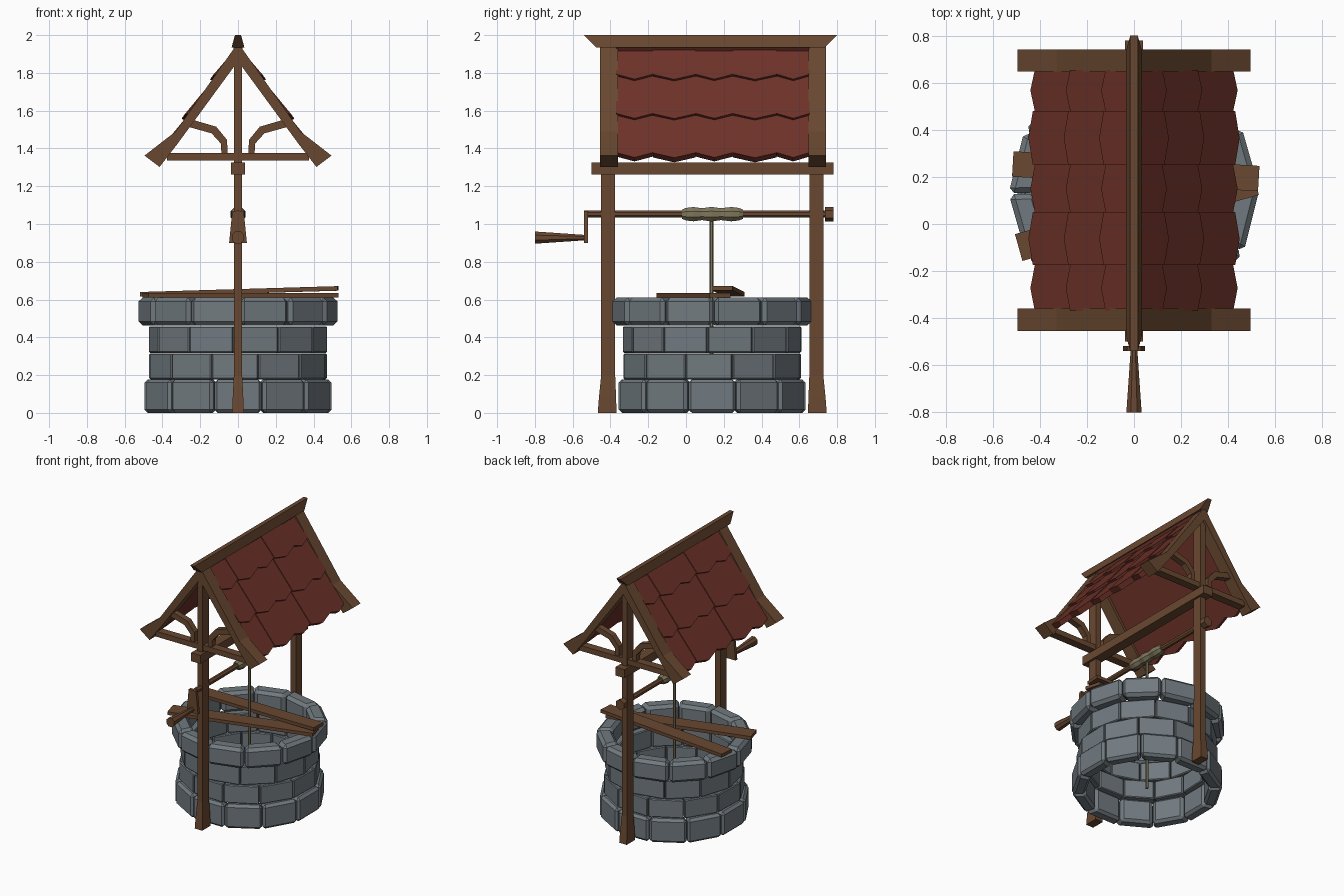
import bpy, bmesh, math
from mathutils import Vector, Matrix

if "Cube" in bpy.data.objects:
    bpy.data.objects.remove(bpy.data.objects["Cube"])


def material(name, rgb):
    m = bpy.data.materials.new(name)
    m.diffuse_color = (*rgb, 1)
    m.use_nodes = True
    m.node_tree.nodes["Principled BSDF"].inputs["Base Color"].default_value = m.diffuse_color
    return m


STONE = material("grey_stone", (0.165, 0.195, 0.215))
WOOD = material("brown_wood", (0.14, 0.064, 0.030))
TILE = material("red_shingle", (0.155, 0.032, 0.022))
ROPE = material("rope", (0.21, 0.18, 0.105))
CY = 0.138             # centre of the well ring in y
POSTS = (-0.412, 0.69)  # y of the two posts


def finish(name, bm, mat, bevel=0):
    bmesh.ops.recalc_face_normals(bm, faces=bm.faces)
    me = bpy.data.meshes.new(name)
    bm.to_mesh(me)
    bm.free()
    me.materials.append(mat)
    ob = bpy.data.objects.new(name, me)
    bpy.context.collection.objects.link(ob)
    if bevel:
        mod = ob.modifiers.new("chamfer", 'BEVEL')
        mod.width = bevel
        mod.segments = 1
    return ob


def loft(bm, rings):
    """Skin a list of equal-length closed loops and cap both ends."""
    vs = [[bm.verts.new(p) for p in r] for r in rings]
    n = len(vs[0])
    for a, b in zip(vs, vs[1:]):
        for i in range(n):
            bm.faces.new((a[i], a[(i + 1) % n], b[(i + 1) % n], b[i]))
    bm.faces.new(vs[0])
    bm.faces.new(vs[-1])


def prism(bm, profile, y0, y1):
    """Extrude an xz profile along y."""
    loft(bm, [[(x, y, z) for x, z in profile] for y in (y0, y1)])


def rect(x, y0, y1, z):
    return [(-x, y0, z), (x, y0, z), (x, y1, z), (-x, y1, z)]


def box(name, x, y0, y1, z0, z1, mat=WOOD):
    bm = bmesh.new()
    loft(bm, [rect(x, y0, y1, z0), rect(x, y0, y1, z1)])
    return finish(name, bm, mat)


def lathe(name, profile, z, mat, sides=8):
    """Turned part along y from (y, radius) pairs."""
    bm = bmesh.new()
    loft(bm, [[(r * math.cos((i + .5) * math.tau / sides), y,
                z + r * math.sin((i + .5) * math.tau / sides))
               for i in range(sides)] for y, r in profile])
    return finish(name, bm, mat)


# Stone courses: z0, z1, outer radius, inner radius, joint angle, chamfer
courses = [(0.0, 0.178, 0.512, 0.42, 15, 0.018),
           (0.178, 0.314, 0.482, 0.40, 13, 0.006),
           (0.318, 0.458, 0.474, 0.40, -3, 0.006),
           (0.462, 0.612, 0.532, 0.42, 1, 0.022)]
for k, (z0, z1, ro, ri, off, bev) in enumerate(courses):
    bm = bmesh.new()
    for i in range(12):
        a = math.radians(off + 30 * i - 90 + 0.3)
        b = a + math.radians(29.4)
        foot = [(r * math.cos(t), CY + r * math.sin(t))
                for r, t in ((ro, a), (ro, b), (ri, b), (ri, a))]
        loft(bm, [[(x, y, z) for x, y in foot] for z in (z0, z1)])
    finish(f"stone_course_{k + 1}", bm, STONE, bev)

# Posts with flared feet, tie beams, curved braces and gable rafters
rafter = [(0, 1.96), (0.33, 1.49), (0.495, 1.362), (0.415, 1.302),
          (0.32, 1.425), (0, 1.862)]
brace = [(0.055, 1.37), (0.088, 1.37), (0.09, 1.425), (0.14, 1.48), (0.255, 1.512),
         (0.235, 1.55), (0.115, 1.515), (0.058, 1.445)]
for label, y, out in (("front", POSTS[0], -1), ("back", POSTS[1], 1)):
    bm = bmesh.new()
    rings = []
    for z, hx, grow in ((0, 0.031, 0.018), (0.08, 0.028, 0.012),
                        (0.2, 0.022, 0), (1.86, 0.022, 0)):
        ya, yb = y - out * (0.037 + grow * .4), y + out * (0.037 + grow)
        rings.append(rect(hx, ya, yb, z))
    loft(bm, rings)
    finish(label + "_post", bm, WOOD)
    box(label + "_tie_beam", 0.375, y - 0.03, y + 0.03, 1.335, 1.375)
    bm = bmesh.new()
    bb = bmesh.new()
    yc = y + 0.005
    for s in (1, -1):
        prism(bm, [(x * s, z) for x, z in rafter], yc - 0.047, yc + 0.047)
        prism(bb, [(x * s, z) for x, z in brace], y - 0.022, y + 0.022)
    finish(label + "_rafters", bm, WOOD)
    finish(label + "_braces", bb, WOOD)

box("long_beam", 0.038, -0.50, 0.78, 1.262, 1.325)

# Ridge cap, narrower and longer at the top
bm = bmesh.new()
loft(bm, [rect(0.034, -0.475, 0.735, 1.935), rect(0.016, -0.54, 0.80, 2.0)])
finish("ridge_cap", bm, WOOD)

# Pointed shingles: three rows of five on each slope
cols = [-0.37, -0.175, 0.05, 0.25, 0.48, 0.655]
ends = [0.0, 0.238, 0.494, 0.75]
for s, label in ((1, "right"), (-1, "left")):
    bm = bmesh.new()

    def place(u, v, h):
        return (s * (u * 0.587 + h * 0.81), v, 1.96 - u * 0.81 + h * 0.587)

    for r in range(3):
        for c in range(5):
            v0, v1 = cols[c], cols[c + 1]
            lift = 0.006 if c % 2 else 0.0
            tip = ends[r + 1] + lift
            top = max(0, ends[r] - 0.05)
            shape = [(top, v0, -0.018), (top, v1, -0.018), (tip - 0.032, v1, 0),
                     (tip, (v0 + v1) / 2, 0), (tip - 0.032, v0, 0)]
            loft(bm, [[place(u, v, -0.036) for u, v, h in shape],
                      [place(u, v, h + lift) for u, v, h in shape]])
    finish(label + "_shingles", bm, TILE)

# Windlass: axle, end cap, rope coil, hanging rope
lathe("axle", [(-0.54, 0.02), (0.76, 0.02)], 1.052, WOOD)
lathe("axle_cap", [(0.737, 0.038), (0.78, 0.038)], 1.052, WOOD, 6)
lathe("rope_coil", [(-0.022, 0.026), (0.0, 0.036), (0.04, 0.041), (0.085, 0.034),
                    (0.135, 0.042), (0.185, 0.034), (0.24, 0.041), (0.28, 0.036),
                    (0.302, 0.026)], 1.052, ROPE)
bm = bmesh.new()
bmesh.ops.create_cone(bm, cap_ends=True, segments=6, radius1=0.01, radius2=0.01,
                      depth=1.0, matrix=Matrix.Translation((0, 0.135, 0.53)))
finish("hanging_rope", bm, ROPE)

# Crank arm and tapered handle
bm = bmesh.new()
prism(bm, [(-0.047, 0.9), (0.047, 0.9), (0.03, 1.07), (-0.03, 1.07)], -0.54, -0.518)
finish("crank_arm", bm, WOOD)
lathe("crank_handle", [(-0.80, 0.035), (-0.53, 0.015)], 0.928, WOOD)


# Two loose planks across the rim
def plank(name, a, b, width, thick):
    a, b = Vector(a), Vector(b)
    side = (b - a).cross(Vector((0, 0, 1))).normalized() * width / 2
    up = Vector((0, 0, thick / 2))
    bm = bmesh.new()
    loft(bm, [[p - side - up, p + side - up, p + side + up, p - side + up]
              for p in (a, b)])
    finish(name, bm, WOOD)


plank("lower_plank", (-0.49, -0.10, 0.624), (0.515, 0.18, 0.624), 0.118, 0.024)
plank("upper_plank", (-0.515, 0.255, 0.628), (0.53, 0.193, 0.659), 0.108, 0.024)
